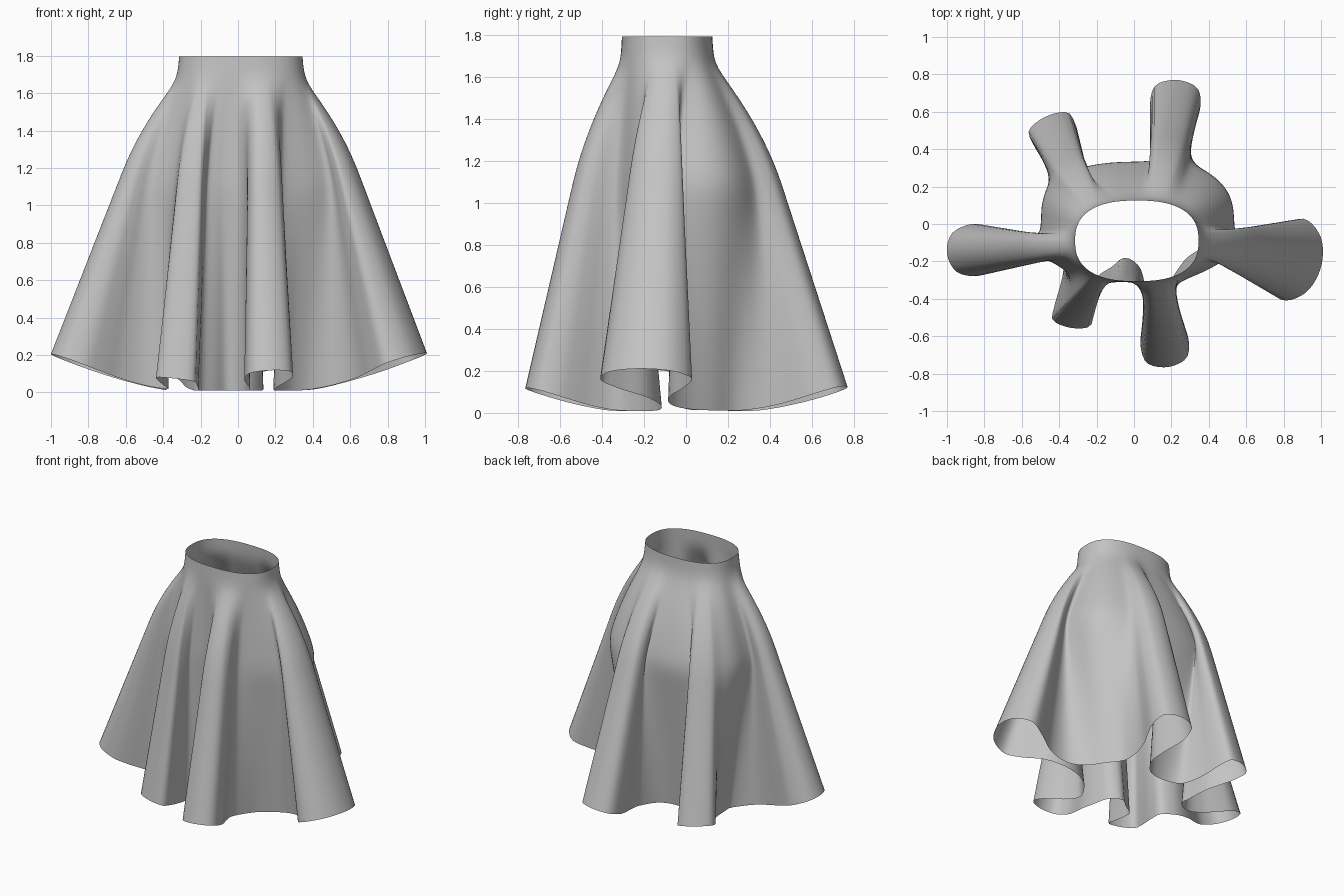
import bpy
import bmesh
from math import sin, cos, pi, radians
from mathutils import Vector

if "Cube" in bpy.data.objects:
    bpy.data.objects.remove(bpy.data.objects["Cube"])

COLUMNS, ROWS = 300, 56
BAND_BOTTOM, BAND_TOP = 1.67, 1.795

fabric = bpy.data.materials.new("grey fabric")
fabric.use_nodes = True
grey = (0.55, 0.55, 0.55, 1)
fabric.diffuse_color = grey
fabric.node_tree.nodes["Principled BSDF"].inputs["Base Color"].default_value = grey


def fold(base, tip, neck, bulb):
    """Outline of one hanging fold: narrow neck widening to a round bulb."""
    base, tip = Vector(base), Vector(tip)
    axis = tip - base
    side = Vector((axis.y, -axis.x)).normalized()
    shape = [(0, 0), (0.26, 0.17), (0.5, 0.7), (0.7, 1), (0.92, 0.62)]
    halves = [(f, (neck + (bulb - neck) * w) / 2) for f, w in shape]
    right = [base + axis * f + side * h for f, h in halves]
    left = [base + axis * f - side * h for f, h in reversed(halves)]
    return right + [tip] + left


def closed_spline(points, steps=16):
    """Catmull-Rom curve through a closed loop of points."""
    out, n = [], len(points)
    for i in range(n):
        a, b, c, d = (points[(i + k) % n] for k in (-1, 0, 1, 2))
        for s in range(steps):
            t = s / steps
            out.append(0.5 * (2 * b + (c - a) * t + (2 * a - 5 * b + 4 * c - d) * t * t
                              + (3 * b - a - 3 * c + d) * t ** 3))
    return out


def resample(points, count):
    """Evenly spaced points along a closed loop."""
    loop = points + [points[0]]
    lengths = [0]
    for a, b in zip(loop, loop[1:]):
        lengths.append(lengths[-1] + (b - a).length)
    out, k = [], 0
    for i in range(count):
        goal = lengths[-1] * i / count
        while lengths[k + 1] < goal:
            k += 1
        t = (goal - lengths[k]) / (lengths[k + 1] - lengths[k])
        out.append(loop[k].lerp(loop[k + 1], t))
    return out


def waist_point(angle):
    """Rounded oval of the waistband."""
    c, s = cos(angle), sin(angle)
    r = (abs(c) ** 2.5 + abs(s) ** 2.5) ** (-1 / 2.5)
    return Vector((0.015 + 0.34 * r * c, -0.09 + 0.222 * r * s))


def hip_point(p):
    """Push a point out to the body where it would fall inside the hips."""
    centre = Vector((0.02, 0.02))
    d = p - centre
    e = max(0.05, (abs(d.x / 0.52) ** 2.6 + abs(d.y / 0.32) ** 2.6) ** (1 / 2.6))
    return centre + d * ((e ** 8 + 1) ** 0.125 / e)


# Hem outline: valleys between folds, counter-clockwise
valley = lambda *pts: [Vector(p) for p in pts]
outline = (
    valley((0.25, -0.22), (0.31, -0.16), (0.4, -0.12))
    + fold((0.52, -0.1), (1.0, -0.23), 0.05, 0.45)
    + valley((0.43, 0.0), (0.35, 0.13), (0.28, 0.23))
    + fold((0.2, 0.34), (0.23, 0.77), 0.14, 0.27)
    + valley((0.05, 0.23), (-0.08, 0.2), (-0.2, 0.23))
    + fold((-0.33, 0.27), (-0.47, 0.575), 0.18, 0.25)
    + valley((-0.39, 0.1), (-0.39, 0.03))
    + fold((-0.5, -0.09), (-1.0, -0.16), 0.09, 0.28)
    + valley((-0.38, -0.17))
    + fold((-0.29, -0.27), (-0.34, -0.555), 0.18, 0.21)
    + valley((-0.12, -0.23), (-0.05, -0.18), (0.03, -0.23))
    + fold((0.125, -0.34), (0.18, -0.765), 0.13, 0.26)
)
hem = resample(closed_spline(outline), COLUMNS)


def column(i):
    """One strip of cloth from hem up to the top of the waistband."""
    e = hem[i]
    w = waist_point(radians(-44) + 2 * pi * i / COLUMNS)
    # side folds hang straighter than the front and back ones
    m = hip_point(w.lerp(e, 0.5 - 0.07 * abs(e.x)))
    hem_z = 0.01 + 0.19 * max(0, (e.length - 0.35) / 0.65) ** 1.4
    pts = []
    for r in range(ROWS + 1):
        v = r / ROWS
        if v < 0.65:
            p = e.lerp(m, v / 0.65)
        else:
            t = (1 - v) / 0.35
            p = w.lerp(m, t * (1.38 - 0.38 * t))
        pts.append(Vector((p.x, p.y, hem_z + (BAND_BOTTOM - hem_z) * v)))
    # waistband, narrowing slightly toward its top edge
    for k in range(1, 6):
        q = w.lerp(Vector((0.015, -0.09)), 0.006 * k)
        pts.append(Vector((q.x, q.y, BAND_BOTTOM + (BAND_TOP - BAND_BOTTOM) * k / 5)))
    # relax the strip so hip and waist bends are soft
    for _ in range(7):
        inner = [(a + b * 2 + c) / 4 for a, b, c in zip(pts, pts[1:], pts[2:])]
        pts = [pts[0]] + inner + [pts[-1]]
    return pts


# Skirt cloth
bm = bmesh.new()
strips = [[bm.verts.new(p) for p in column(i)] for i in range(COLUMNS)]
for i, a in enumerate(strips):
    b = strips[(i + 1) % COLUMNS]
    for j in range(len(a) - 1):
        bm.faces.new((a[j], b[j], b[j + 1], a[j + 1])).smooth = True
mesh = bpy.data.meshes.new("skirt")
bm.to_mesh(mesh)
bm.free()
mesh.materials.append(fabric)
skirt = bpy.data.objects.new("skirt", mesh)
bpy.context.collection.objects.link(skirt)
